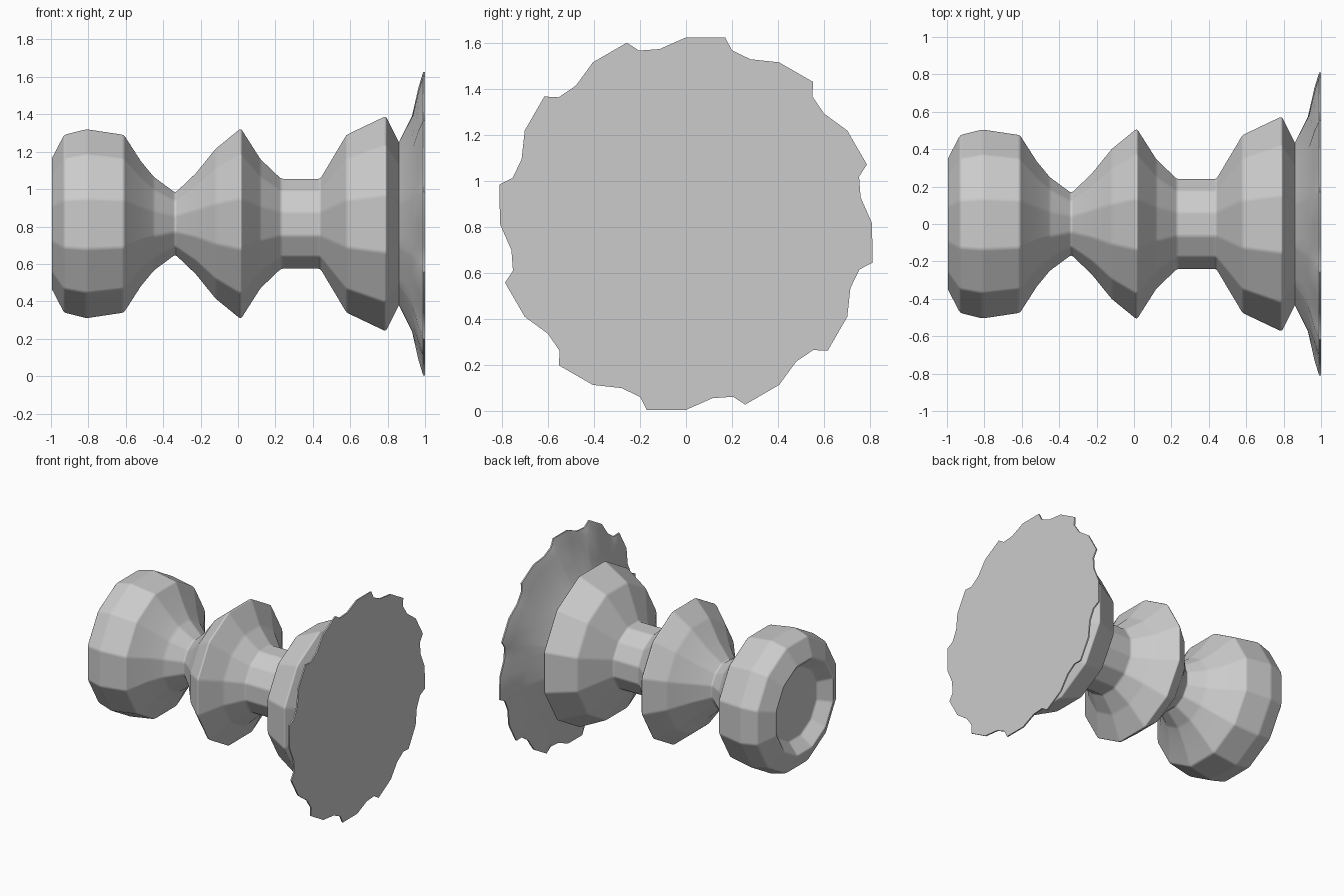
import bpy
import bmesh
from math import sin, cos, radians

cube = bpy.data.objects.get("Cube")
if cube:
    bpy.data.objects.remove(cube, do_unlink=True)

SIDES = 12
STEP = 360 / SIDES
AXIS_Z = 0.815

grey = bpy.data.materials.new("plain grey")
grey.use_nodes = True
colour = (0.6, 0.6, 0.6, 1)
grey.diffuse_color = colour
grey.node_tree.nodes["Principled BSDF"].inputs["Base Color"].default_value = colour


def facet(angle):
    """Radius factor of a twelve-sided outline with a flat at the top."""
    return 1 / cos(radians((angle + STEP / 2) % STEP - STEP / 2))


def loft(name, rings, cap_start=False, cap_end=False):
    """Skin rings of (x, [(angle, radius), ...]) along the x axis."""
    bm = bmesh.new()
    loops = [[bm.verts.new((x, r * sin(radians(a)), AXIS_Z + r * cos(radians(a))))
              for a, r in points] for x, points in rings]
    for low, high in zip(loops, loops[1:]):
        for i in range(len(low)):
            j = (i + 1) % len(low)
            bm.faces.new((low[i], low[j], high[j], high[i]))
    if cap_start:
        bm.faces.new(loops[0])
    if cap_end:
        bm.faces.new(loops[-1])
    bmesh.ops.recalc_face_normals(bm, faces=bm.faces)
    # Open lofts still need their outside facing away from the axis
    side = max((f for f in bm.faces if abs(f.normal.x) < 0.8),
               key=lambda f: abs(f.calc_center_median().z - AXIS_Z))
    if side.normal.z * (side.calc_center_median().z - AXIS_Z) < 0:
        bmesh.ops.reverse_faces(bm, faces=bm.faces)
    mesh = bpy.data.meshes.new(name)
    bm.to_mesh(mesh)
    bm.free()
    mesh.materials.append(grey)
    obj = bpy.data.objects.new(name, mesh)
    bpy.context.collection.objects.link(obj)
    bpy.ops.object.select_all(action="DESELECT")
    obj.select_set(True)
    bpy.context.view_layer.objects.active = obj
    return obj


# Turned handle: hollow end, knob, waist, collar, neck and cone
profile = [(-0.91, 0.26), (-1, 0.34), (-0.93, 0.475), (-0.81, 0.505),
           (-0.61, 0.475), (-0.52, 0.335), (-0.45, 0.25), (-0.335, 0.165),
           (-0.225, 0.27), (-0.12, 0.4), (0.015, 0.51), (0.12, 0.345),
           (0.23, 0.24), (0.44, 0.24), (0.58, 0.475), (0.79, 0.575),
           (0.86, 0.435)]
corners = [STEP * (i + 0.5) for i in range(SIDES)]
handle = loft("turned_handle",
              [(x, [(a, r * facet(a)) for a in corners]) for x, r in profile],
              cap_start=True)
bevel = handle.modifiers.new("soft edges", "BEVEL")
bevel.width = 0.012
bevel.segments = 2
bevel.limit_method = "ANGLE"
bevel.angle_limit = radians(8)
bevel.harden_normals = True
bpy.ops.object.shade_smooth()

# Toothed flange: faceted at the groove, saw-toothed at the rim
tooth = [(0, 0.81), (11.9, 0.828), (14.8, 0.78), (21.4, 0.768)]
outline = [(STEP * i + a, r) for i in range(SIDES) for a, r in tooth]
rim = 0.82


def flange_ring(x, radius, teeth):
    """Blend from the faceted outline (0) to the toothed one (1)."""
    return x, [(a, radius * (facet(a) * (1 - teeth) + r / rim * teeth))
               for a, r in outline]


loft("toothed_flange",
     [flange_ring(0.86, 0.435, 0), flange_ring(0.93, 0.575, 0.1),
      flange_ring(0.965, 0.735, 0.7), flange_ring(0.99, rim, 1),
      flange_ring(1, rim, 1)],
     cap_end=True)
bpy.ops.object.shade_smooth_by_angle(angle=radians(40))
